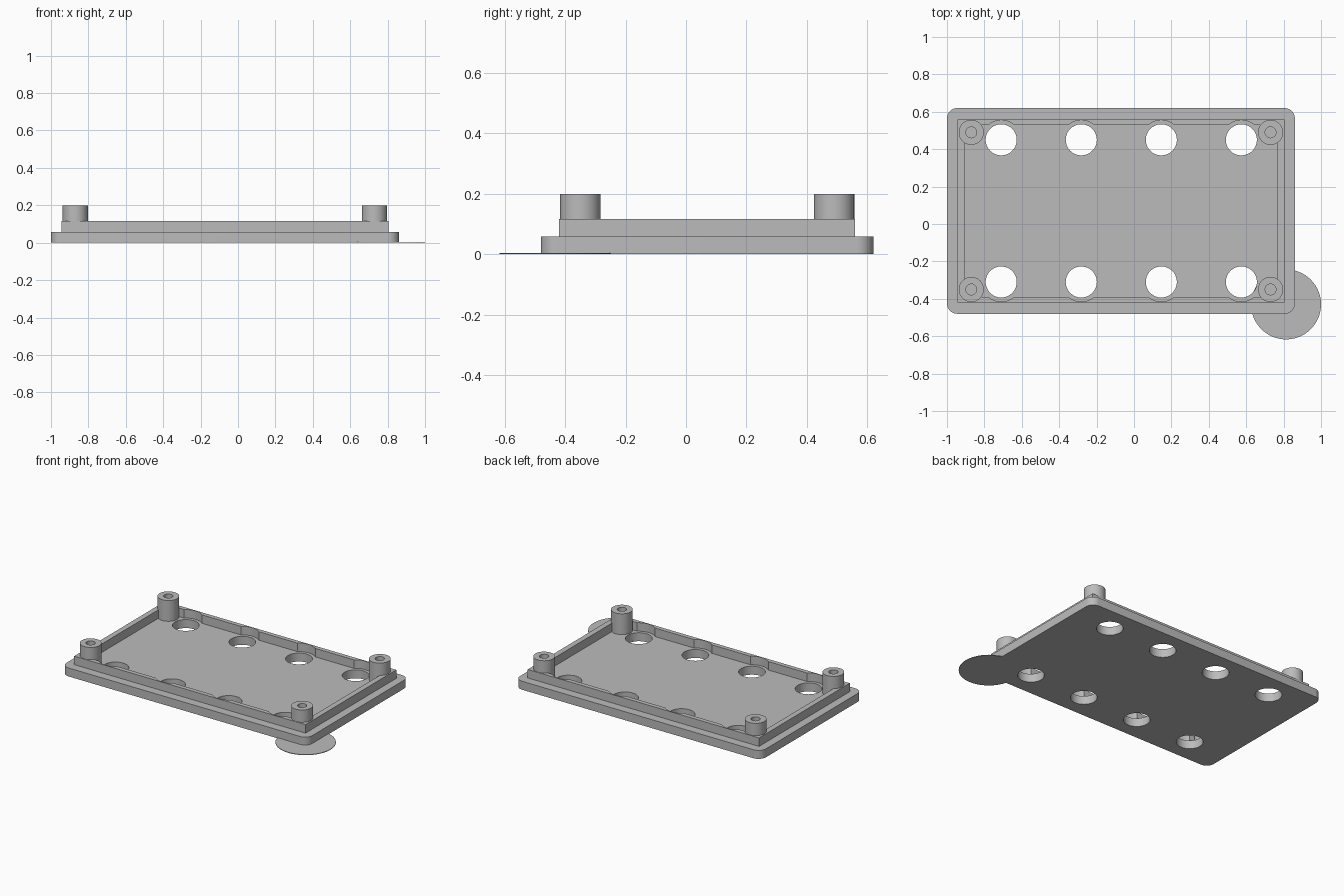
import bpy, bmesh, math
from mathutils import Matrix

if "Cube" in bpy.data.objects:
    bpy.data.objects.remove(bpy.data.objects["Cube"], do_unlink=True)

# One flat grey for the whole lid
grey = bpy.data.materials.new("plain grey")
grey.use_nodes = True
GREY = (0.5, 0.5, 0.5, 1)
grey.diffuse_color = GREY
grey.node_tree.nodes["Principled BSDF"].inputs["Base Color"].default_value = GREY

PLATE_TOP, RIM_TOP, POST_TOP = 0.058, 0.116, 0.2
CX, CY = -0.07, 0.07
HOLES = [(-0.71 + 0.428 * i, y) for i in range(4) for y in (-0.31, 0.45)]
POSTS = [(x, y) for x in (-0.87, 0.73) for y in (-0.35, 0.49)]


def finish(name, bm):
    mesh = bpy.data.meshes.new(name)
    bm.to_mesh(mesh)
    bm.free()
    mesh.materials.append(grey)
    obj = bpy.data.objects.new(name, mesh)
    bpy.context.collection.objects.link(obj)
    return obj


def box(name, sx, sy, z0, z1, corner=0):
    bm = bmesh.new()
    m = Matrix.Translation((CX, CY, (z0 + z1) / 2)) @ Matrix.Diagonal((sx, sy, z1 - z0, 1))
    bmesh.ops.create_cube(bm, size=1, matrix=m)
    if corner:
        upright = [e for e in bm.edges if abs(e.verts[0].co.z - e.verts[1].co.z) > 0.01]
        bmesh.ops.bevel(bm, geom=upright, offset=corner, segments=10,
                        profile=0.5, affect='EDGES')
    return finish(name, bm)


def cylinders(name, centres, radius, z0, z1):
    bm = bmesh.new()
    for x, y in centres:
        bmesh.ops.create_cone(bm, cap_ends=True, segments=64, radius1=radius,
                              radius2=radius, depth=z1 - z0,
                              matrix=Matrix.Translation((x, y, (z0 + z1) / 2)))
    return finish(name, bm)


def activate(obj):
    bpy.ops.object.select_all(action='DESELECT')
    bpy.context.view_layer.objects.active = obj
    obj.select_set(True)


def cut(obj, cutter):
    mod = obj.modifiers.new("cut", 'BOOLEAN')
    mod.operation, mod.solver, mod.object = 'DIFFERENCE', 'EXACT', cutter
    activate(obj)
    bpy.ops.object.modifier_apply(modifier=mod.name)
    bpy.data.objects.remove(cutter, do_unlink=True)


# Base plate with rounded corners and two rows of round holes
plate = box("base_plate", 1.86, 1.10, 0, PLATE_TOP, corner=0.055)
cut(plate, cylinders("hole_cutter", HOLES, 0.083, -0.1, 0.3))

# Raised rim, hollowed, with curved recesses beside the holes
rim = box("raised_rim", 1.75, 0.98, PLATE_TOP, RIM_TOP)
cut(rim, box("hollow_cutter", 1.675, 0.92, -0.1, 0.3))
cut(rim, cylinders("recess_cutter", HOLES, 0.105, -0.1, 0.3))
cut(rim, cylinders("rim_bore_cutter", POSTS, 0.029, -0.1, 0.3))

# Corner posts with screw bores
posts = cylinders("corner_posts", POSTS, 0.067, PLATE_TOP, POST_TOP)
cut(posts, cylinders("bore_cutter", POSTS, 0.029, -0.1, 0.3))

# Thin round tab under one front corner
tab = cylinders("corner_tab", [(0.813, -0.43)], 0.187, 0, 0.004)

for part in (plate, rim, posts, tab):
    activate(part)
    bpy.ops.object.shade_smooth_by_angle(angle=math.radians(30))
